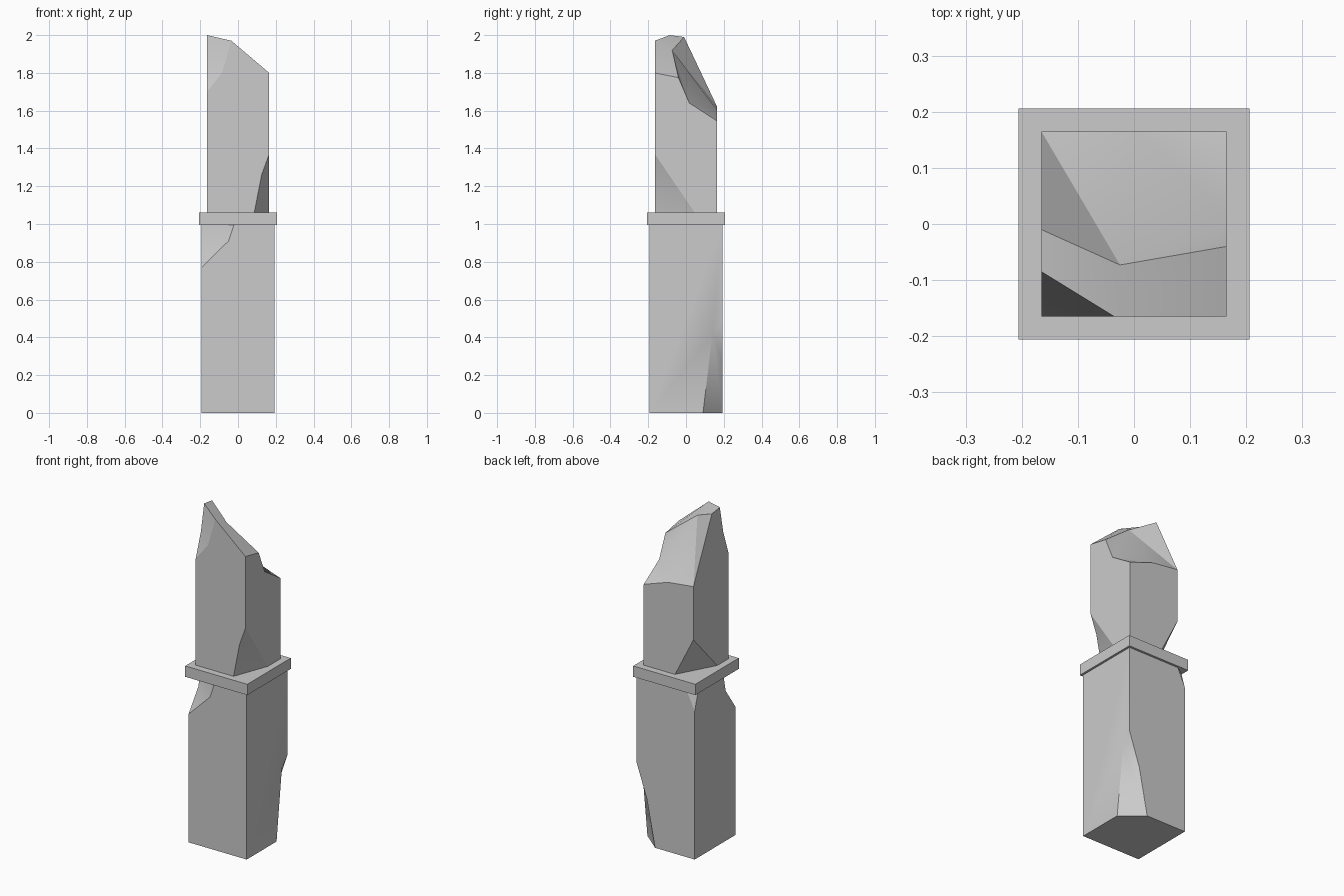
import bpy, bmesh
from mathutils import Vector

if "Cube" in bpy.data.objects:
    bpy.data.objects.remove(bpy.data.objects["Cube"], do_unlink=True)

stone = bpy.data.materials.new("grey stone")
stone.use_nodes = True
GREY = (0.6, 0.6, 0.6, 1)
stone.diffuse_color = GREY
stone.node_tree.nodes["Principled BSDF"].inputs["Base Color"].default_value = GREY


def add_object(name, bm):
    bmesh.ops.recalc_face_normals(bm, faces=bm.faces)
    mesh = bpy.data.meshes.new(name)
    bm.to_mesh(mesh)
    bm.free()
    mesh.materials.append(stone)
    obj = bpy.data.objects.new(name, mesh)
    bpy.context.collection.objects.link(obj)
    return obj


def box(name, half, bottom, top):
    bm = bmesh.new()
    bmesh.ops.create_cube(bm, size=1)
    for v in bm.verts:
        v.co = (v.co.x * 2 * half, v.co.y * 2 * half, top if v.co.z > 0 else bottom)
    return add_object(name, bm)


def chip_corner(column, half, sx, sy, end, tip, along_x, along_y):
    """Knock a convex flake off the corner (sx, sy), from height end to tip.
    along_x: (x, z) outline on the y face; along_y: (y, z) outline on the x face."""
    push = 0.02
    out_x, out_y = Vector((sx * push, 0, 0)), Vector((0, sy * push, 0))
    out_z = Vector((0, 0, push if end > tip else -push))
    points = []

    def put(p, *pushes):
        for shift in (Vector(), *pushes):
            points.append(p + shift)
            if abs(p.z - end) < push:
                points.append(p + shift + out_z)

    for x, z in along_x:
        put(Vector((x, sy * half, z)), out_y)
    for y, z in along_y:
        put(Vector((sx * half, y, z)), out_x)
    for z in (end, tip):
        put(Vector((sx * half, sy * half, z)), out_x, out_y, out_x + out_y)

    bm = bmesh.new()
    for p in points:
        bm.verts.new(p)
    hull = bmesh.ops.convex_hull(bm, input=bm.verts)
    loose = [v for v in bm.verts if not v.link_faces]
    bmesh.ops.delete(bm, geom=loose, context='VERTS')
    cutter = add_object("chip_cutter", bm)
    cutter.hide_render = True

    mod = column.modifiers.new("chip", 'BOOLEAN')
    mod.operation, mod.solver, mod.object = 'DIFFERENCE', 'EXACT', cutter
    bpy.context.view_layer.objects.active = column
    bpy.ops.object.modifier_apply(modifier=mod.name)
    bpy.data.objects.remove(cutter, do_unlink=True)


# Lower block with chipped corners
LOW = 0.193
lower = box("lower_block", LOW, 0, 1)
chip_corner(lower, LOW, -1, -1, 1, 0.77,
            [(-0.02, 1), (-0.05, 0.91)], [(-0.08, 1), (-0.1, 0.9)])
chip_corner(lower, LOW, -1, 1, 1, 0.89, [(-0.14, 1)], [(0.16, 1)])
chip_corner(lower, LOW, 1, 1, 0, 0.48,
            [(0.07, 0), (0.125, 0.28)], [(0.09, 0), (0.11, 0.15), (0.14, 0.42)])

# Square collar between the blocks
collar = box("collar", 0.206, 0.995, 1.06)

# Upper block with a broken, ridged top
W, BASE = 0.165, 1.055
corners = {
    "base_fl": (-W, -W, BASE), "base_fr": (W, -W, BASE),
    "base_br": (W, W, BASE), "base_bl": (-W, W, BASE),
    "flake_tip": (-W, -W, 1.7), "flake_front": (-0.085, -W, 1.8),
    "flake_side": (-W, -0.117, 1.84),
    "crest_side": (-W, -0.085, 2), "crest_front": (-0.035, -W, 1.97),
    "shoulder": (W, -W, 1.8),
    "ridge_l": (-W, -0.01, 1.99), "ridge_mid": (-0.025, -0.073, 1.92),
    "ridge_r": (W, -0.04, 1.775),
    "notch_side": (W, 0.018, 1.64), "notch_back": (0.005, W, 1.6),
    "back_r": (W, W, 1.545), "back_l": (-W, W, 1.62),
}
faces = [
    "base_fl base_fr base_br base_bl",
    "base_fl base_fr shoulder crest_front flake_front flake_tip",
    "base_fr base_br back_r notch_side ridge_r shoulder",
    "base_br base_bl back_l notch_back back_r",
    "base_bl base_fl flake_tip flake_side crest_side ridge_l back_l",
    "flake_tip flake_front flake_side",
    "flake_side flake_front crest_front crest_side",
    "crest_side crest_front ridge_mid ridge_l",
    "crest_front shoulder ridge_r ridge_mid",
    "ridge_l ridge_mid back_l",
    "ridge_mid notch_back back_l",
    "ridge_mid notch_side notch_back",
    "ridge_mid ridge_r notch_side",
    "notch_side back_r notch_back",
]
bm = bmesh.new()
verts = {key: bm.verts.new(co) for key, co in corners.items()}
for face in faces:
    bm.faces.new([verts[key] for key in face.split()])
upper = add_object("upper_block", bm)
chip_corner(upper, W, 1, -1, BASE, 1.37,
            [(0.085, BASE), (0.125, 1.26)], [(0.05, BASE), (-0.1, 1.25)])
chip_corner(upper, W, -1, 1, BASE, 1.3, [(-0.04, BASE)], [(-0.065, BASE)])

# Crisp edges, soft only across shallow breaks
for obj in (lower, collar, upper):
    bpy.ops.object.select_all(action='DESELECT')
    obj.select_set(True)
    bpy.context.view_layer.objects.active = obj
    bpy.ops.object.shade_smooth_by_angle(angle=0.5)
